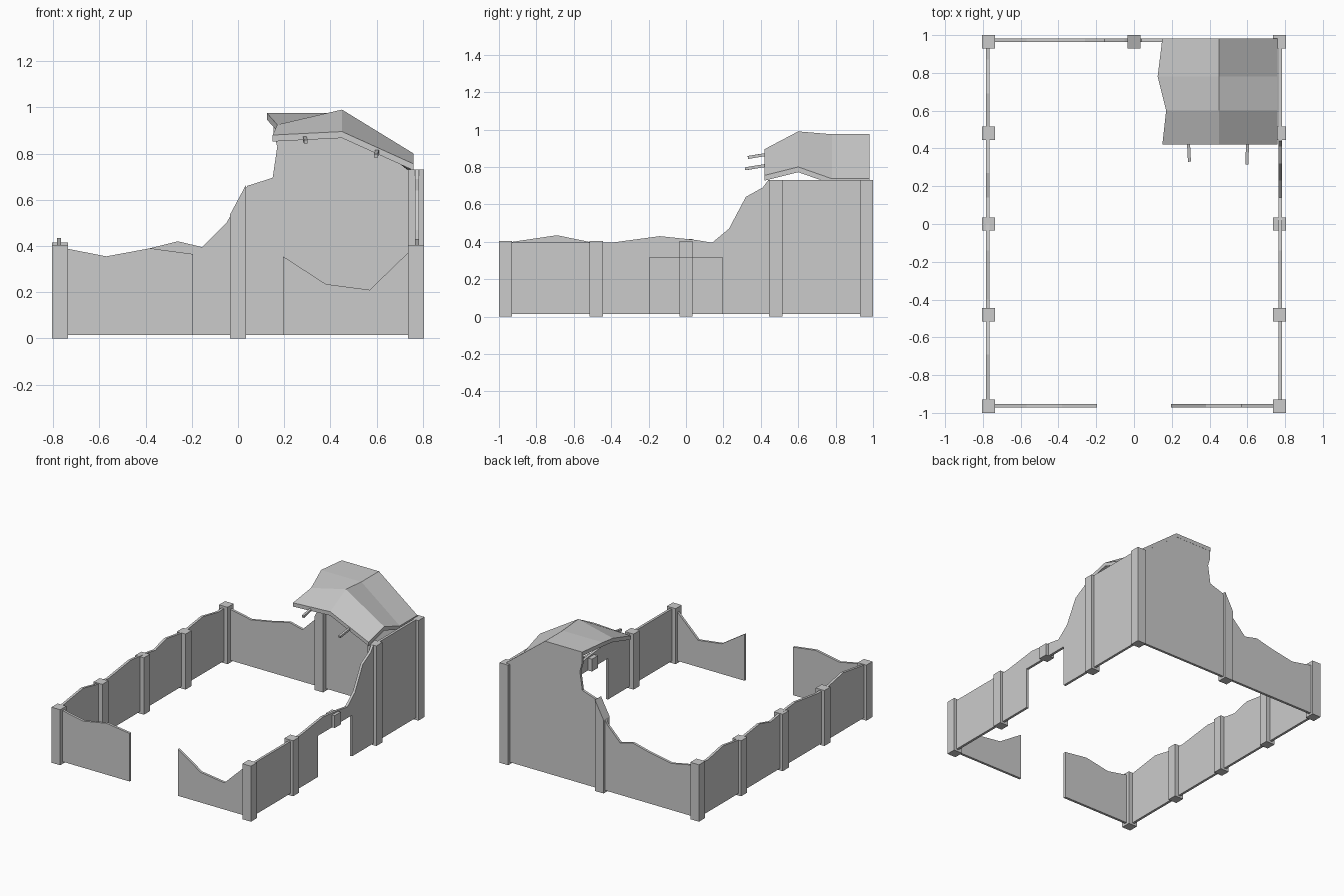
import bpy, bmesh
from mathutils import Vector, Euler

cube = bpy.data.objects.get("Cube")
if cube:
    bpy.data.objects.remove(cube, do_unlink=True)

# One plain stone colour
STONE = (0.6, 0.6, 0.6, 1.0)
stone = bpy.data.materials.new("grey_stone")
stone.use_nodes = True
stone.diffuse_color = STONE
stone.node_tree.nodes["Principled BSDF"].inputs["Base Color"].default_value = STONE


def finish(name, bm):
    bmesh.ops.recalc_face_normals(bm, faces=bm.faces)
    mesh = bpy.data.meshes.new(name)
    bm.to_mesh(mesh)
    bm.free()
    mesh.materials.append(stone)
    obj = bpy.data.objects.new(name, mesh)
    bpy.context.collection.objects.link(obj)
    return obj


def wall(name, outline, along, offset, thick=0.018):
    """Extrude an outline of (distance, height) points running along x or y."""
    bm = bmesh.new()
    near, far = offset - thick / 2, offset + thick / 2
    if along == "x":
        points = [(d, near, z) for d, z in outline]
        push = Vector((0, far - near, 0))
    else:
        points = [(near, d, z) for d, z in outline]
        push = Vector((far - near, 0, 0))
    face = bm.faces.new([bm.verts.new(p) for p in points])
    out = bmesh.ops.extrude_face_region(bm, geom=[face])
    moved = [v for v in out["geom"] if isinstance(v, bmesh.types.BMVert)]
    bmesh.ops.translate(bm, verts=moved, vec=push)
    return finish(name, bm)


def box(name, centre, size, tilt=(0, 0, 0), slope=0):
    """Box with optional tilt; slope raises its top towards +x."""
    bm = bmesh.new()
    bmesh.ops.create_cube(bm, size=1)
    for v in bm.verts:
        lift = slope * v.co.x if v.co.z > 0 else 0
        v.co = Vector([c * s for c, s in zip(v.co, size)])
        v.co.z += lift
    obj = finish(name, bm)
    obj.location = centre
    obj.rotation_euler = Euler(tilt)
    return obj


def post(name, x, y, top, bottom=0.0, slope=0):
    box(name, (x, y, (top + bottom) / 2), (0.07, 0.07, top - bottom), slope=slope)


BASE = 0.015
SIDE = 0.775

# Front walls on both sides of the entrance
wall("front_wall_right", [(-SIDE, BASE), (-0.195, BASE), (-0.195, 0.365), (-0.38, 0.39),
                          (-0.57, 0.355), (-SIDE, 0.395)], "x", -0.962)
wall("front_wall_left", [(0.195, BASE), (SIDE, BASE), (SIDE, 0.4), (0.735, 0.37),
                         (0.57, 0.21), (0.38, 0.235), (0.195, 0.355)], "x", -0.962)

# Back wall climbing to the broken gable
wall("back_wall", [(-SIDE, BASE), (SIDE, BASE), (SIDE, 0.715), (0.45, 0.965), (0.15, 0.965),
                   (0.155, 0.88), (0.17, 0.83), (0.15, 0.695), (0.04, 0.66), (-0.05, 0.5),
                   (-0.155, 0.395), (-0.26, 0.42), (-0.38, 0.39), (-0.57, 0.355),
                   (-SIDE, 0.395)], "x", 0.972)

# Left wall with the side doorway
wall("left_wall", [(-0.96, BASE), (-0.195, BASE), (-0.195, 0.315), (0.195, 0.315),
                   (0.195, BASE), (0.96, BASE), (0.96, 0.73), (0.44, 0.73), (0.41, 0.69),
                   (0.32, 0.64), (0.23, 0.47), (0.14, 0.395), (0.05, 0.41), (-0.14, 0.43),
                   (-0.4, 0.395), (-0.96, 0.395)], "y", SIDE)

# Right wall with its worn top
wall("right_wall", [(-0.96, BASE), (0.96, BASE), (0.96, 0.4), (0.87, 0.395), (0.69, 0.43),
                    (0.48, 0.4), (0.27, 0.43), (0.14, 0.395), (0.05, 0.41), (-0.14, 0.43),
                    (-0.4, 0.395), (-0.52, 0.4), (-0.69, 0.435), (-0.96, 0.395)], "y", -SIDE)

# Posts along the sides and the back
rows = [-0.965, -0.48, 0.0, 0.48, 0.965]
for i, y in enumerate(rows):
    post(f"right_post_{i + 1}", -0.77, y, 0.415 if i in (2, 4) else 0.405)
for i, y in enumerate(rows):
    post(f"left_post_{i + 1}", 0.77, y, 0.73 if i > 2 else 0.405, 0.315 if i == 2 else 0.0)
post("back_post", 0.0, 0.965, 0.6, slope=0.13)

# Sagging roof remnant: rows of (left eave, ridge, right eave)
roof_rows = [
    (0.42, (0.15, 0.88), (0.45, 0.895), (0.76, 0.755)),
    (0.60, (0.17, 0.925), (0.45, 0.99), (0.76, 0.80)),
    (0.78, (0.125, 0.975), (0.45, 0.975), (0.76, 0.737)),
    (0.982, (0.15, 0.975), (0.45, 0.975), (0.76, 0.737)),
]
bm = bmesh.new()
grid = [[bm.verts.new((x, y, z)) for x, z in pts] for y, *pts in roof_rows]
for a, b in zip(grid, grid[1:]):
    for k in range(2):
        bm.faces.new((a[k], a[k + 1], b[k + 1], b[k]))
top_faces = bm.faces[:]
out = bmesh.ops.extrude_face_region(bm, geom=top_faces, use_keep_orig=True)
under = [v for v in out["geom"] if isinstance(v, bmesh.types.BMVert)]
bmesh.ops.translate(bm, verts=under, vec=(0, 0, -0.028))
finish("broken_roof", bm)

# Rafter ends poking out below the roof edge
box("rafter_inner", (0.29, 0.40, 0.862), (0.016, 0.14, 0.016), (0.16, 0, 0.05))
box("rafter_outer", (0.60, 0.39, 0.802), (0.016, 0.15, 0.016), (0.16, 0, -0.04))
